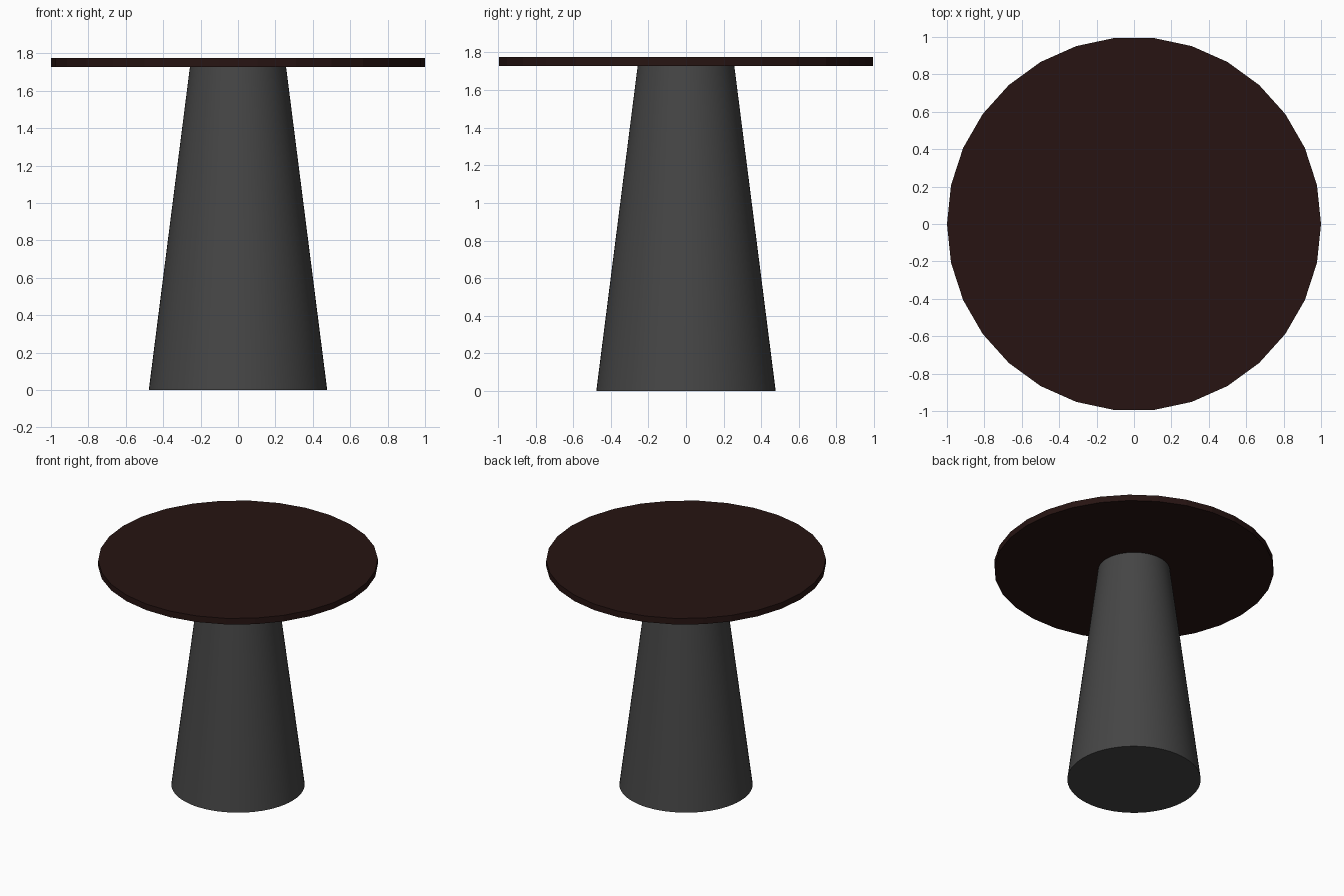
import bpy
from math import radians

if "Cube" in bpy.data.objects:
    bpy.data.objects.remove(bpy.data.objects["Cube"])


def paint(obj, name, color):
    mat = bpy.data.materials.new(name)
    mat.diffuse_color = (*color, 1)
    mat.use_nodes = True
    mat.node_tree.nodes["Principled BSDF"].inputs["Base Color"].default_value = mat.diffuse_color
    obj.data.materials.append(mat)


def frustum(name, sides, r_bottom, r_top, z0, z1):
    bpy.ops.mesh.primitive_cone_add(
        vertices=sides, radius1=r_bottom, radius2=r_top, depth=z1 - z0,
        location=(0, 0, (z0 + z1) / 2), rotation=(0, 0, radians(90)))
    obj = bpy.context.object
    obj.name = name
    bpy.ops.object.transform_apply(location=False, rotation=True, scale=False)
    return obj


# Tapered pedestal, smooth sides with sharp rims
pedestal = frustum("pedestal", 64, 0.477, 0.257, 0, 1.728)
bpy.ops.object.shade_smooth_by_angle(angle=radians(30))
paint(pedestal, "dark_grey", (0.06, 0.06, 0.06))

# Thin flat-shaded 30-sided top
table_top = frustum("table_top", 30, 1.0, 1.0, 1.728, 1.776)
paint(table_top, "dark_wood", (0.02, 0.007, 0.006))
